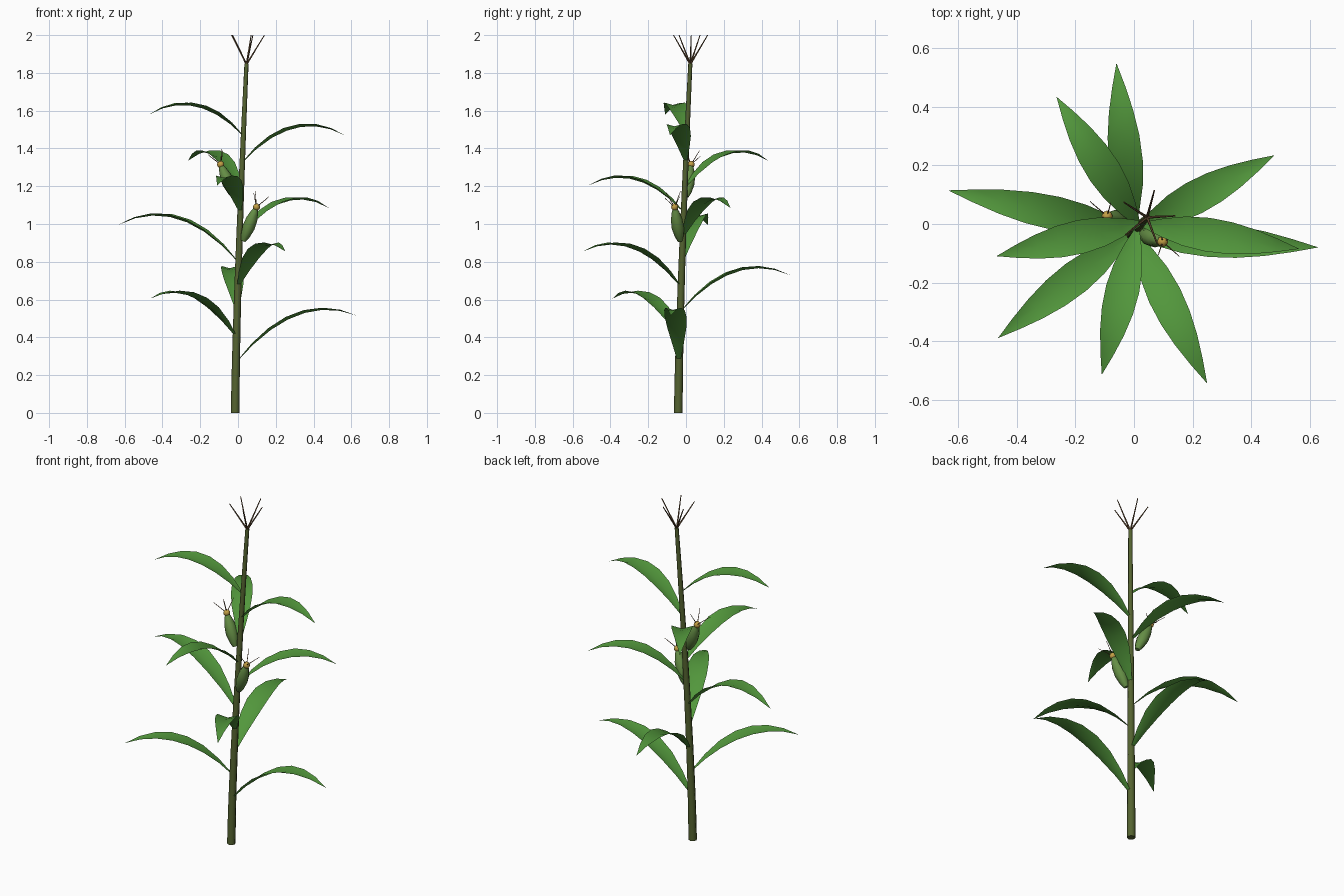
import bpy, math
from mathutils import Vector, Quaternion

if "Cube" in bpy.data.objects:
    bpy.data.objects.remove(bpy.data.objects["Cube"])

def mat(name, c):
    m = bpy.data.materials.new(name)
    m.diffuse_color = (*c, 1)
    m.use_nodes = True
    m.node_tree.nodes["Principled BSDF"].inputs["Base Color"].default_value = m.diffuse_color
    return m

STALK = mat("stalk_green", (0.09, 0.125, 0.03))
LEAF = mat("leaf_green", (0.085, 0.31, 0.045))
HUSK = mat("husk_green", (0.13, 0.27, 0.06))
GOLD = mat("gold", (0.55, 0.35, 0.06))
BROWN = mat("brown", (0.16, 0.09, 0.04))

def make(name, verts, faces, m):
    me = bpy.data.meshes.new(name)
    me.from_pydata([tuple(v) for v in verts], [], faces)
    me.update()
    me.materials.append(m)
    me.shade_smooth()
    ob = bpy.data.objects.new(name, me)
    bpy.context.collection.objects.link(ob)
    return ob

def turn_to(axis):
    return Vector((0, 0, 1)).rotation_difference(Vector(axis))

def tube(name, pts, radii, sides, m, axis=(0, 0, 1)):
    """Rings around a path, closed at both ends."""
    q = turn_to(axis)
    verts, faces = [], []
    for p, r in zip(pts, radii):
        for k in range(sides):
            a = 2 * math.pi * k / sides
            verts.append(Vector(p) + q @ Vector((r * math.cos(a), r * math.sin(a), 0)))
    n = len(pts)
    for i in range(n - 1):
        for k in range(sides):
            j = (k + 1) % sides
            a, b = i * sides, (i + 1) * sides
            faces.append((a + k, a + j, b + j, b + k))
    faces.append(tuple(reversed(range(sides))))
    faces.append(tuple(range((n - 1) * sides, n * sides)))
    ob = make(name, verts, faces, m)
    bpy.context.view_layer.objects.active = ob
    ob.select_set(True)
    bpy.ops.object.shade_smooth_by_angle(angle=math.radians(50))
    ob.select_set(False)

def axis_at(z):
    t = (z / 1.85) ** 1.4 if z > 0 else 0
    return Vector((-0.015 + 0.06 * t, -0.041 + 0.064 * t, z))

# Leaning, tapering stalk
zs = [1.85 * i / 10 for i in range(11)]
tube("stalk", [axis_at(z) for z in zs], [0.023 - 0.012 * z / 1.85 for z in zs], 8, STALK)

# Arching leaves, folded along the midrib: root z, tip xyz, peak z
leaves = [
    (0.265, (0.63, -0.08, 0.515), 0.546), (0.40, (-0.465, -0.39, 0.605), 0.636),
    (0.535, (-0.06, 0.55, 0.73), 0.766), (0.665, (0.25, -0.545, 0.855), 0.891),
    (0.795, (-0.635, 0.115, 0.995), 1.045), (0.93, (0.48, 0.235, 1.085), 1.130),
    (1.06, (-0.11, -0.515, 1.205), 1.245), (1.19, (-0.265, 0.435, 1.335), 1.379),
    (1.325, (0.565, -0.085, 1.47), 1.518), (1.465, (-0.47, -0.11, 1.58), 1.63)]

def leaf(name, z0, tip, peak, n=7):
    root, tip = axis_at(z0), Vector(tip)
    T, P = tip.z - z0, peak - z0
    a = 2 * P + 2 * math.sqrt(P * P - P * T)
    b = a - T
    flat = Vector((tip.x - root.x, tip.y - root.y, 0))
    side = Vector((-flat.y, flat.x, 0)).normalized()
    verts, faces = [], []
    for i in range(n):
        u = i / n
        mid = root + flat * u + Vector((0, 0, a * u - b * u * u))
        tan = flat + Vector((0, 0, a - 2 * b * u))
        up = tan.cross(side).normalized()
        w = max(0.006, 0.058 * math.sin(math.pi * u ** 0.88))
        verts += [mid + side * w + up * w * 0.27, mid, mid - side * w + up * w * 0.27]
    verts.append(tip)
    for i in range(n - 1):
        k = 3 * i
        faces += [(k, k + 1, k + 4, k + 3), (k + 1, k + 2, k + 5, k + 4)]
    k, t = 3 * (n - 1), 3 * n
    faces += [(k, k + 1, t), (k + 1, k + 2, t)]
    make(name, verts, faces, LEAF)

for i, (z0, tip, peak) in enumerate(leaves):
    leaf(f"leaf_{i + 1}", z0, tip, peak)

# Thin tapering strands spreading from a point
def strands(name, origin, axis, count, spread, rise, start, r):
    q = turn_to(axis)
    for k in range(count):
        ang = math.radians(start) + 2 * math.pi * k / count
        d = q @ Vector((spread * math.cos(ang), spread * math.sin(ang), rise))
        tube(f"{name}_{k + 1}", [origin, origin + d], [r, r * 0.5], 5, BROWN, d)

# Ears with a silk knob and silk threads
for i, (base, tip) in enumerate([((0.028, -0.032, 0.91), (0.098, -0.06, 1.09)),
                                 ((-0.02, 0.002, 1.145), (-0.092, 0.027, 1.315))]):
    base, tip = Vector(base), Vector(tip)
    prof = [(0, 0.013), (0.15, 0.024), (0.4, 0.033), (0.65, 0.030), (0.85, 0.020), (1, 0.009)]
    tube(f"ear_{i + 1}", [base.lerp(tip, t) for t, _ in prof], [r for _, r in prof],
         8, HUSK, tip - base)
    bpy.ops.mesh.primitive_uv_sphere_add(segments=8, ring_count=6, radius=0.019, location=tip)
    knob = bpy.context.object
    knob.name = f"silk_knob_{i + 1}"
    knob.data.materials.append(GOLD)
    bpy.ops.object.shade_smooth()
    knob.select_set(False)
    strands(f"silk_{i + 1}", tip, tip - base, 4, 0.055, 0.07, 40, 0.0025)

# Tassel at the top
strands("tassel", axis_at(1.845), (0, 0, 1), 5, 0.095, 0.155, 3, 0.005)
